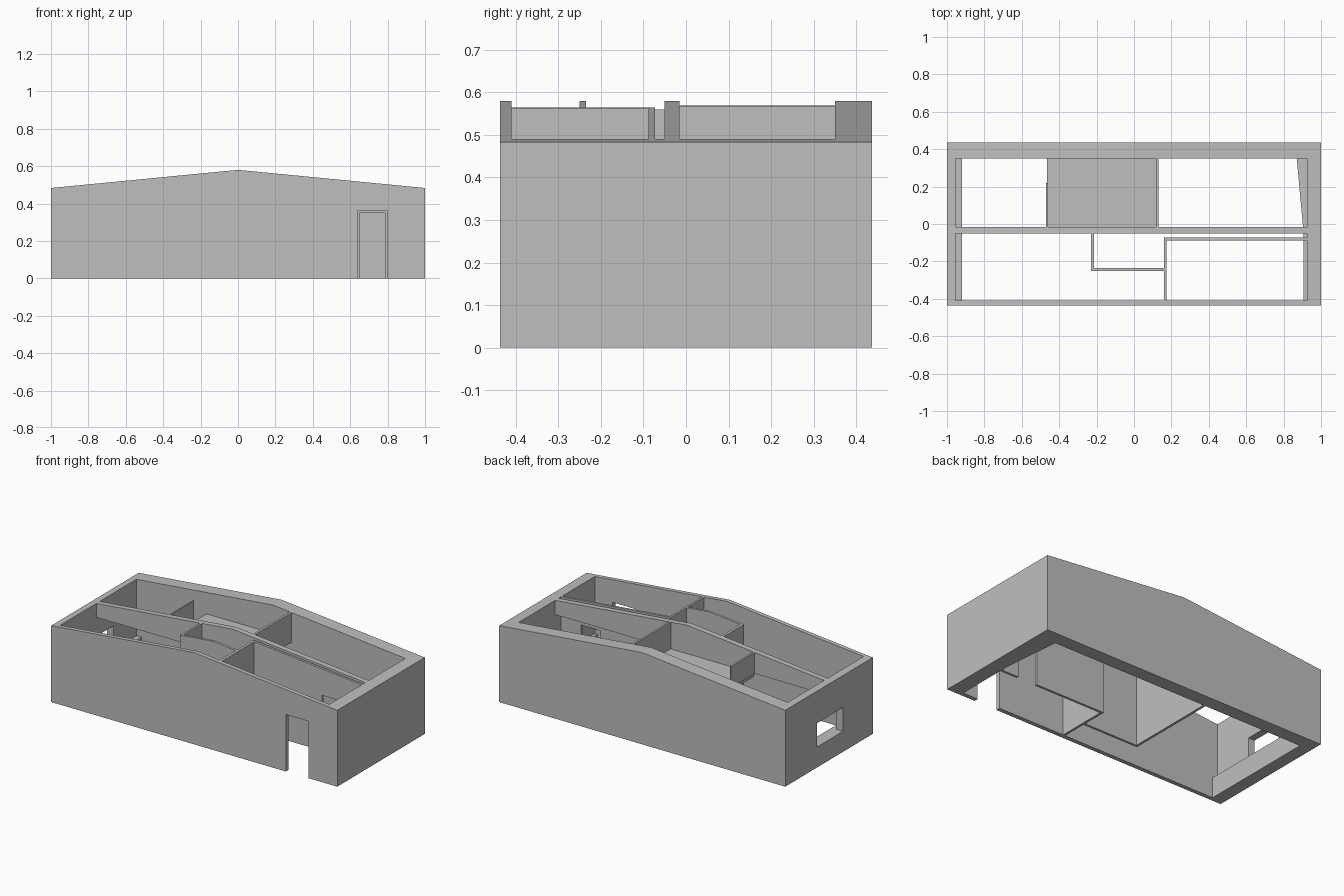
import bpy, bmesh
from mathutils import Vector

cube = bpy.data.objects.get("Cube")
if cube:
    bpy.data.objects.remove(cube, do_unlink=True)

grey = bpy.data.materials.new("plain grey")
grey.use_nodes = True
COLOUR = (0.52, 0.52, 0.52, 1)
grey.diffuse_color = COLOUR
grey.node_tree.nodes["Principled BSDF"].inputs["Base Color"].default_value = COLOUR

RIDGE, SLOPE = 0.58, 0.097
LOFT, PLINTH = 0.40, 0.13
FRONT, FRONT_IN, BACK_IN, BACK = -0.437, -0.41, 0.35, 0.437


def roof(x):
    return RIDGE - SLOPE * abs(x)


def prism(name, points, offset):
    """Extrude a closed outline of 3D points along an offset."""
    bm = bmesh.new()
    face = bm.faces.new([bm.verts.new(p) for p in points])
    new = bmesh.ops.extrude_face_region(bm, geom=[face])["geom"]
    bmesh.ops.translate(bm, vec=Vector(offset),
                        verts=[v for v in new if isinstance(v, bmesh.types.BMVert)])
    bmesh.ops.recalc_face_normals(bm, faces=bm.faces)
    mesh = bpy.data.meshes.new(name)
    bm.to_mesh(mesh)
    bm.free()
    mesh.materials.append(grey)
    obj = bpy.data.objects.new(name, mesh)
    bpy.context.collection.objects.link(obj)
    return obj


def gable_wall(name, x0, x1, y0, y1, z0=0, door=None):
    """Wall whose top follows the roof pitch, with an optional door (x0, x1, height)."""
    outline = [(x0, z0)]
    if door:
        a, b, h = door
        outline += [(a, z0), (a, h), (b, h), (b, z0)]
    outline += [(x1, z0), (x1, roof(x1))]
    if x0 < 0 < x1:
        outline.append((0, RIDGE))
    outline.append((x0, roof(x0)))
    return prism(name, [(x, y0, z) for x, z in outline], (0, y1 - y0, 0))


def box(name, x0, x1, y0, y1, z0, z1):
    corners = [(x0, y0, z0), (x1, y0, z0), (x1, y1, z0), (x0, y1, z0)]
    return prism(name, corners, (0, 0, z1 - z0))


# Outer walls
gable_wall("front_wall", -1, 1, FRONT, FRONT_IN, door=(0.64, 0.80, 0.36))
gable_wall("back_wall", -1, 1, BACK_IN, BACK)
gable_wall("left_wall", 0.925, 1, FRONT_IN, BACK_IN)
right_wall = gable_wall("right_wall", -1, -0.955, FRONT_IN, BACK_IN)

# Window opening in the right wall
cutter = box("window_cutter", -1.1, -0.9, -0.14, 0.12, PLINTH, 0.28)
cutter.hide_render = True
cut = right_wall.modifiers.new("window", "BOOLEAN")
cut.object = cutter
cut.solver = "EXACT"
bpy.context.view_layer.update()
graph = bpy.context.evaluated_depsgraph_get()
cut_mesh = bpy.data.meshes.new_from_object(right_wall.evaluated_get(graph))
right_wall.modifiers.clear()
right_wall.data = cut_mesh
bpy.data.objects.remove(cutter, do_unlink=True)

# Low plinths inside the end walls
box("right_plinth", -0.955, -0.92, FRONT_IN, BACK_IN, 0, PLINTH)
plinth_plan = [(0.925, FRONT_IN), (0.905, FRONT_IN), (0.905, -0.03),
               (0.87, BACK_IN), (0.925, BACK_IN)]
prism("left_plinth", [(x, y, 0) for x, y in plinth_plan], (0, 0, PLINTH))

# Long beam carrying the roof
gable_wall("middle_beam", -0.955, 0.925, -0.05, -0.015, LOFT)

# Loft floor with its two upper walls and the wall beneath
box("loft_floor", -0.465, 0.13, -0.015, BACK_IN, LOFT - 0.02, LOFT)
gable_wall("loft_left_wall", 0.117, 0.13, -0.015, BACK_IN, LOFT)
gable_wall("loft_right_wall", -0.47, -0.46, -0.015, 0.22, LOFT)
box("under_loft_wall", -0.23, -0.215, -0.05, BACK_IN, 0, LOFT - 0.02)

# Room partitions
gable_wall("hall_partition", 0.16, 0.925, -0.088, -0.073, door=(0.65, 0.785, 0.35))
gable_wall("hall_side_partition", 0.16, 0.175, FRONT_IN, -0.088)
gable_wall("bath_front_partition", -0.23, 0.16, -0.25, -0.235)
gable_wall("bath_side_partition", -0.23, -0.215, -0.235, -0.05)
